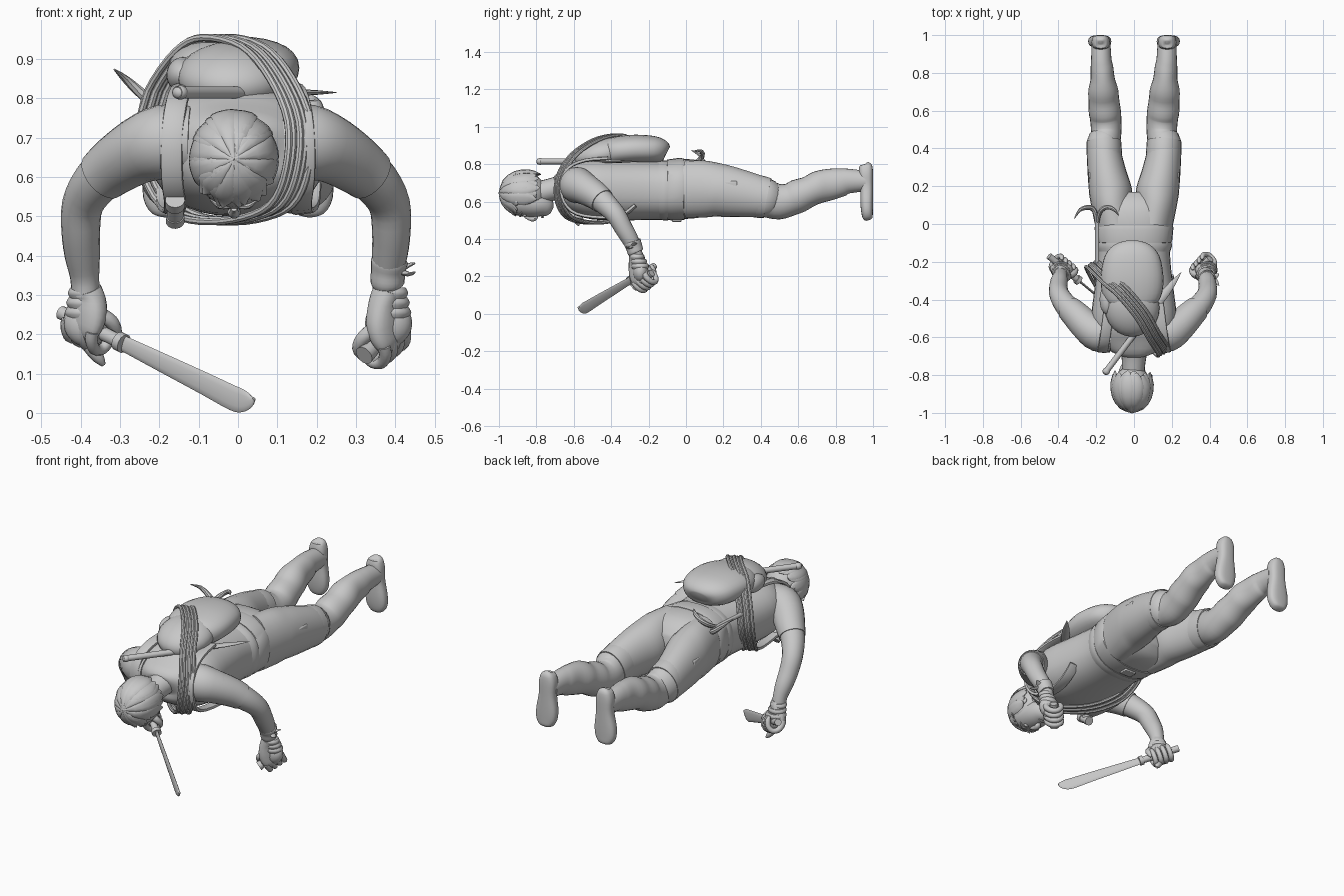
import bpy, bmesh, math, random
from mathutils import Vector as V

random.seed(4)
grey = bpy.data.materials.new("clay grey")
grey.diffuse_color = (0.58, 0.58, 0.58, 1)


def finish(ob, name):
    ob.name = name
    ob.data.materials.clear()
    ob.data.materials.append(grey)
    bpy.ops.object.select_all(action='DESELECT')
    ob.select_set(True)
    bpy.context.view_layer.objects.active = ob
    bpy.ops.object.shade_smooth_by_angle(angle=math.radians(40))
    return ob


def loft(name, rings, ref=(0, 0, 1), center=None, n=16, power=2.0, sub=3):
    """Skin over rings (x, y, z, half width, half depth); depth follows ref, or points away from center."""
    pts = []
    for i in range(len(rings) - 1):
        q = [rings[max(0, min(len(rings) - 1, i + k))] for k in (-1, 0, 1, 2)]
        for j in range(sub):
            t = j / sub
            pts.append([0.5 * (2 * b + (c - a) * t + (2 * a - 5 * b + 4 * c - d) * t * t
                               + (3 * b - a - 3 * c + d) * t ** 3) for a, b, c, d in zip(*q)])
    pts.append(list(rings[-1]))
    bm = bmesh.new()
    loops = []
    for i, p in enumerate(pts):
        c = V(p[:3])
        t = (V(pts[min(i + 1, len(pts) - 1)][:3]) - V(pts[max(i - 1, 0)][:3])).normalized()
        b = (c - V(center)) if center else V(ref)
        b = (b - b.dot(t) * t).normalized()
        a = t.cross(b)
        loop = []
        for k in range(n):
            w = 2 * math.pi * k / n
            cw, sw = math.cos(w), math.sin(w)
            u = math.copysign(abs(cw) ** (2 / power), cw) * max(p[3], .001)
            v = math.copysign(abs(sw) ** (2 / power), sw) * max(p[4], .001)
            loop.append(bm.verts.new(c + a * u + b * v))
        loops.append(loop)
    for l0, l1 in zip(loops, loops[1:]):
        for k in range(n):
            bm.faces.new((l0[k], l0[(k + 1) % n], l1[(k + 1) % n], l1[k]))
    bm.faces.new(loops[0])
    bm.faces.new(loops[-1])
    bmesh.ops.recalc_face_normals(bm, faces=bm.faces)
    me = bpy.data.meshes.new(name)
    bm.to_mesh(me)
    bm.free()
    ob = bpy.data.objects.new(name, me)
    bpy.context.collection.objects.link(ob)
    return finish(ob, name)


def ball(name, loc, scale, rot=(0, 0, 0)):
    bpy.ops.mesh.primitive_uv_sphere_add(segments=24, ring_count=14, location=loc, rotation=rot)
    bpy.context.object.scale = scale
    return finish(bpy.context.object, name)


def box(name, loc, size, rot=(0, 0, 0)):
    bpy.ops.mesh.primitive_cube_add(size=1, location=loc, rotation=rot)
    ob = bpy.context.object
    ob.scale = size
    bpy.ops.object.transform_apply(location=False, rotation=False, scale=True)
    m = ob.modifiers.new("soft edges", 'BEVEL')
    m.width, m.segments = min(size) * .3, 2
    return finish(ob, name)


def rod(name, p, q, r0, r1=None, n=14):
    r1 = r0 if r1 is None else r1
    return loft(name, [(*p, r0, r0), (*q, r1, r1)], ref=(.13, .2, 1), n=n, sub=1)


# torso, belt and shirt hem
loft("torso", [(0, -.69, .68, .07, .05), (0, -.665, .685, .14, .085), (0, -.6, .675, .195, .135),
               (0, -.5, .668, .225, .162), (0, -.35, .662, .21, .162), (0, -.2, .66, .193, .158),
               (0, -.1, .66, .193, .156), (0, 0, .668, .205, .16), (0, .08, .665, .205, .15),
               (0, .13, .665, .17, .125), (0, .17, .665, .08, .08)], n=32, power=2.4)
loft("belt", [(0, -.1, .662, .196, .158), (0, -.09, .662, .202, .163), (0, -.02, .668, .209, .167),
              (0, -.01, .668, .205, .162)], n=32, power=2.4, sub=1)
loft("shirt_hem", [(0, -.15, .66, .19, .155), (0, -.12, .66, .2, .16), (0, -.095, .66, .199, .16)],
     n=32, power=2.4)
box("buckle", (0, -.05, .498), (.07, .05, .012))

# legs, pockets, cuffs and shoes
for s, side in ((1, "right"), (-1, "left")):
    loft(side + "_trouser_leg", [(s * x, y, z, a, b) for x, y, z, a, b in (
        (.1, 0, .667, .105, .155), (.118, .1, .667, .108, .152), (.124, .17, .662, .114, .143),
        (.14, .25, .65, .105, .134), (.157, .36, .632, .093, .117), (.16, .43, .618, .09, .104),
        (.15, .45, .61, .08, .098), (.147, .5, .6, .081, .095), (.15, .56, .612, .083, .087),
        (.155, .6, .63, .085, .09), (.16, .66, .655, .081, .082), (.163, .71, .678, .079, .086),
        (.166, .77, .692, .064, .084), (.17, .83, .703, .06, .076), (.173, .87, .71, .054, .066),
        (.175, .96, .71, .05, .055))], n=24)
    loft(side + "_torn_cuff", [(s * .155, .36, .632, .092, .114), (s * .158, .4, .625, .093, .113),
                               (s * .16, .437, .618, .092, .108)], n=24)
    loft(side + "_shoe", [(s * .176, .96, .803, .01, .012), (s * .176, .962, .795, .034, .032),
                          (s * .176, .962, .75, .048, .038), (s * .177, .966, .68, .047, .034),
                          (s * .18, .966, .6, .06, .034), (s * .183, .968, .545, .058, .031),
                          (s * .183, .972, .51, .038, .025), (s * .183, .974, .5, .012, .01)],
         ref=(0, 1, 0), n=24, power=2.7)
    box(side + "_thigh_pocket", (s * .226, .24, .66), (.025, .07, .1), (0, 0, s * -.1))

# arms, sleeves and shoulder straps
for s, side in ((1, "right"), (-1, "left")):
    dx = -.01 if s > 0 else 0
    loft(side + "_arm", [(s * (x + dx), y, z, r, r) for x, y, z, r in (
        (.16, -.59, .69, .09), (.235, -.555, .68, .084), (.30, -.49, .64, .07), (.36, -.43, .588, .061),
        (.395, -.375, .53, .053), (.4, -.335, .46, .049), (.396, -.3, .4, .045), (.39, -.275, .345, .037),
        (.388, -.265, .3, .036))], ref=(0, 1, .3), n=20)
    loft(side + "_sleeve", [(s * (x + dx), y, z, r, r) for x, y, z, r in (
        (.12, -.59, .69, .09), (.19, -.58, .688, .096), (.25, -.54, .668, .085), (.31, -.48, .631, .075),
        (.345, -.447, .603, .068))], ref=(0, 1, .3), n=24)
    loft(side + "_shoulder_strap", [(s * x, y, z, .028, .009) for x, y, z in (
        (.13, -.42, .83), (.145, -.54, .82), (.158, -.63, .78), (.168, -.672, .7), (.168, -.655, .6),
        (.16, -.585, .535), (.165, -.45, .514), (.18, -.34, .53), (.185, -.27, .58))],
         center=(s * .15, -.45, .66), n=12, power=4)


# hands gripping an axis
def hand(side, s, c, axis, wrist):
    c, d, wrist = V(c), V(axis).normalized(), V(wrist)
    e1 = wrist - c
    e1 = (e1 - e1.dot(d) * d).normalized()
    e2 = d.cross(e1)
    if e2.x * s < 0:
        e2 = -e2
    loft(side + "_palm", [(*wrist, .036, .036), (*(wrist * .55 + (c + e1 * .05) * .45), .036, .047),
                          (*(c + e1 * .045 + e2 * .014), .034, .058), (*(c + e1 * .012 + e2 * .032), .023, .058),
                          (*(c - e1 * .015 + e2 * .035), .012, .042)], ref=d, n=20, power=2.4)
    ball(side + "_hand_back", (s * .383, -.243, .228), (.06, .042, .06))
    for k in range(4):
        o = c + d * (k - 1.5) * .029
        arc = [20, 350, 310, 265, 220, 180, 155]
        rings = []
        for j, g in enumerate(arc):
            g = math.radians(g)
            p = o + (e1 * math.sin(g) * 1.25 + e2 * math.cos(g)) * .039
            r = .017 - j * .0009 if j < 6 else .005
            rings.append((*p, r, r))
        loft(f"{side}_finger_{k}", rings, center=o, n=10)
    loft(side + "_thumb", [(*(c + e1 * .05 + d * .03), .02, .02), (*(c + e1 * .03 + d * .055 - e2 * .02), .018, .018),
                           (*(c - e1 * .005 + d * .062 - e2 * .034), .015, .015),
                           (*(c - e1 * .03 + d * .062 - e2 * .03), .005, .005)], ref=d + e2 * .5, n=10)
    # loose forefinger and glove folds
    loft(side + "_forefinger", [(s * .4, -.235, .21, .02, .02), (s * .378, -.235, .17, .018, .018),
                                (s * .355, -.228, .14, .015, .015), (s * .342, -.222, .122, .006, .006)],
         ref=(0, 1, 0), n=10)
    for x, y, z, r in ((.388, -.262, .305, .038), (.388, -.252, .28, .042), (.388, -.245, .255, .046)):
        loft(side + "_glove_fold", [(s * x, y, z + .014, r, r - .004), (s * x, y, z, r + .007, r + .002),
                                    (s * x, y, z - .014, r, r - .004)], ref=(0, 1, 0))


start, span = V((-.45, -.17, .255)), V((.485, -.40, -.24))
grip, ax = V((.368, -.222, .188)), V((-.45, -.5, -.4)).normalized()
hand("left", -1, start + span * .15, span, (-.386, -.268, .315))
hand("right", 1, grip, ax, (.382, -.268, .315))

# machete
rod("machete_grip", start, start + span * .32, .018)
rod("machete_guard", start + span * .3, start + span * .33, .025)
up = V((.25, -.2, .88)).normalized()
blade = [(.32, 0, .02), (.5, 0, .024), (.75, 0, .029), (.9, -.001, .032), (.95, .004, .029), (.985, .013, .018), (1, .022, .004)]
loft("machete_blade", [(*(start + span * f + up * o), .006, w) for f, o, w in blade], ref=up, n=12)

# hand torch and chest torch
rod("torch_body", grip - ax * .06, grip + ax * .065, .02)
rod("torch_head", grip + ax * .05, grip + ax * .082, .021, .025)
top, low = V((-.16, -.63, .542)), V((-.16, -.56, .487))
rod("chest_torch_body", top, low, .021)
rod("chest_torch_head", top, top.lerp(low, .3), .025)
rod("chest_torch_cap", low, low.lerp(top, .25), .024)
box("chest_torch_clip", (-.16, -.575, .525), (.045, .05, .04))

# right wrist cuff with knot
loft("wrist_cuff", [(.38, -.267, .325, .037, .037), (.38, -.27, .332, .043, .043), (.382, -.278, .36, .044, .044),
                    (.385, -.288, .385, .047, .047), (.386, -.29, .392, .042, .042)], ref=(0, 1, 0), n=20)
for dy, dz in ((.01, .01), (-.02, -.012)):
    loft("wrap_knot_tail", [(.41, -.285, .362, .012, .008), (.432, -.285 + dy, .365 + dz, .014, .006),
                            (.45, -.285 + dy * 2, .37 + dz, .002, .002)], n=8)

# neck, head and face
loft("neck", [(0, -.62, .69, .1, .075), (0, -.69, .672, .068, .062), (-.005, -.8, .645, .058, .06)], n=20)
ball("skull", (-.01, -.868, .645), (.102, .12, .115))
loft("face", [(-.01, -.715, .555, .015, .015), (-.01, -.73, .562, .042, .043), (-.01, -.77, .58, .068, .062),
              (-.01, -.83, .592, .082, .075), (-.01, -.9, .605, .085, .076), (-.01, -.95, .62, .06, .05)], n=24)
loft("nose", [(-.01, -.86, .522, .008, .01), (-.01, -.825, .508, .013, .014), (-.01, -.805, .512, .017, .012),
              (-.01, -.795, .525, .006, .006)], n=10)
loft("mouth", [(-.035, -.767, .526, .002, .002), (-.01, -.767, .518, .008, .006), (.015, -.767, .526, .002, .002)], n=8)
for s, side in ((1, "right"), (-1, "left")):
    ball(side + "_ear", (-.01 + s * .092, -.825, .635), (.012, .03, .022), (0, 0, s * .2))
    ball(side + "_eye", (-.01 + s * .032, -.862, .527), (.015, .009, .009))
    loft(side + "_brow", [(-.01 + s * .012, -.882, .525, .005, .005), (-.01 + s * .035, -.888, .526, .007, .007),
                          (-.01 + s * .06, -.878, .543, .003, .003)], n=8)

# hair: flat overlapping locks running from the crown
for row, (count, width) in enumerate(((13, .036), (12, .03))):
    for i in range(count):
        w = 2 * math.pi * (i + row * .5) / count
        below = math.sin(w) < -.35
        reach = (1.2 if below else 2.25) + random.uniform(-.12, .15)
        grow = .002 + row * .002 + random.uniform(0, .003)
        lock = []
        for f in (0, .25, .5, .75, .92, 1.0):
            th = reach * f
            lift = grow + (.014 if f == 1 else 0)
            swell = 1 + .15 * max(0, th - 1.6)
            q = V((math.sin(th) * math.cos(w) * (.1 + lift) * swell, -math.cos(th) * (.121 + grow),
                   math.sin(th) * math.sin(w) * (.115 + lift) * swell))
            wd = width * (.15 + .95 * math.sin(min(th, 1.57))) * (1 if f < .8 else .6 if f < 1 else .08)
            lock.append((-.01 + q.x, -.868 + q.y, .645 + q.z, wd, .007 if f < 1 else .002))
        loft(f"hair_lock_{row}_{i}", lock, center=(-.01, -.868, .645), n=10, sub=2)

# backpack
loft("backpack", [(-.01, -.1, .865, .05, .03), (-.01, -.115, .87, .1, .055), (-.01, -.17, .877, .145, .073),
                  (-.01, -.27, .879, .165, .079), (-.01, -.36, .872, .16, .077), (-.01, -.42, .862, .13, .07),
                  (-.01, -.44, .86, .08, .04)], n=28, power=2.3)
ball("backpack_lid", (-.01, -.445, .855), (.145, .155, .085), (.22, 0, 0))
ball("backpack_side_pocket", (-.14, -.4, .86), (.042, .08, .045))

# coiled rope slung across the body
path = [(-.225, -.21, .72), (-.2, -.23, .82), (-.13, -.3, .92), (-.06, -.36, .955), (.04, -.48, .93), (.11, -.6, .85),
        (.155, -.67, .74), (.15, -.68, .62), (.11, -.64, .53), (.02, -.56, .492), (-.09, -.44, .49),
        (-.17, -.32, .53), (-.215, -.24, .62), (-.225, -.21, .72), (-.2, -.23, .82)]
for k in range(5):
    o, g = (k - 2) * .018, 1 - .02 * (k % 2)
    loft(f"rope_strand_{k}", [(x * g + .8 * o, y + .45 * o, .715 + (z - .715) * g, .0095, .0095) for x, y, z in path],
         center=(0, -.45, .715), n=8, sub=4)

# grappling hook at the left hip
rod("hook_shaft", (-.195, -.22, .775), (-.195, .03, .79), .011)
for prong in ([(-.195, .0, .785, .01), (-.21, .07, .79, .013), (-.24, .088, .808, .014), (-.285, .075, .848, .01),
               (-.315, .03, .874, .002)],
              [(-.195, .0, .785, .01), (-.182, .06, .815, .012), (-.15, .088, .845, .013), (-.11, .08, .87, .01),
               (-.08, .045, .872, .002)]):
    loft("hook_prong", [(*p, p[3]) for p in prong], ref=(.1, -.2, 1), n=8)

# long dagger tucked behind the pack
a, b = V((-.155, -.79, .815)), V((.25, -.255, .815))
rod("dagger_handle", a, a.lerp(b, .4), .016)
ball("dagger_pommel", a.lerp(b, .02), (.02, .02, .018))
loft("dagger_blade", [(*a.lerp(b, .4), .016, .012), (*a.lerp(b, .8), .022, .008), (*b, .001, .001)], n=8)
